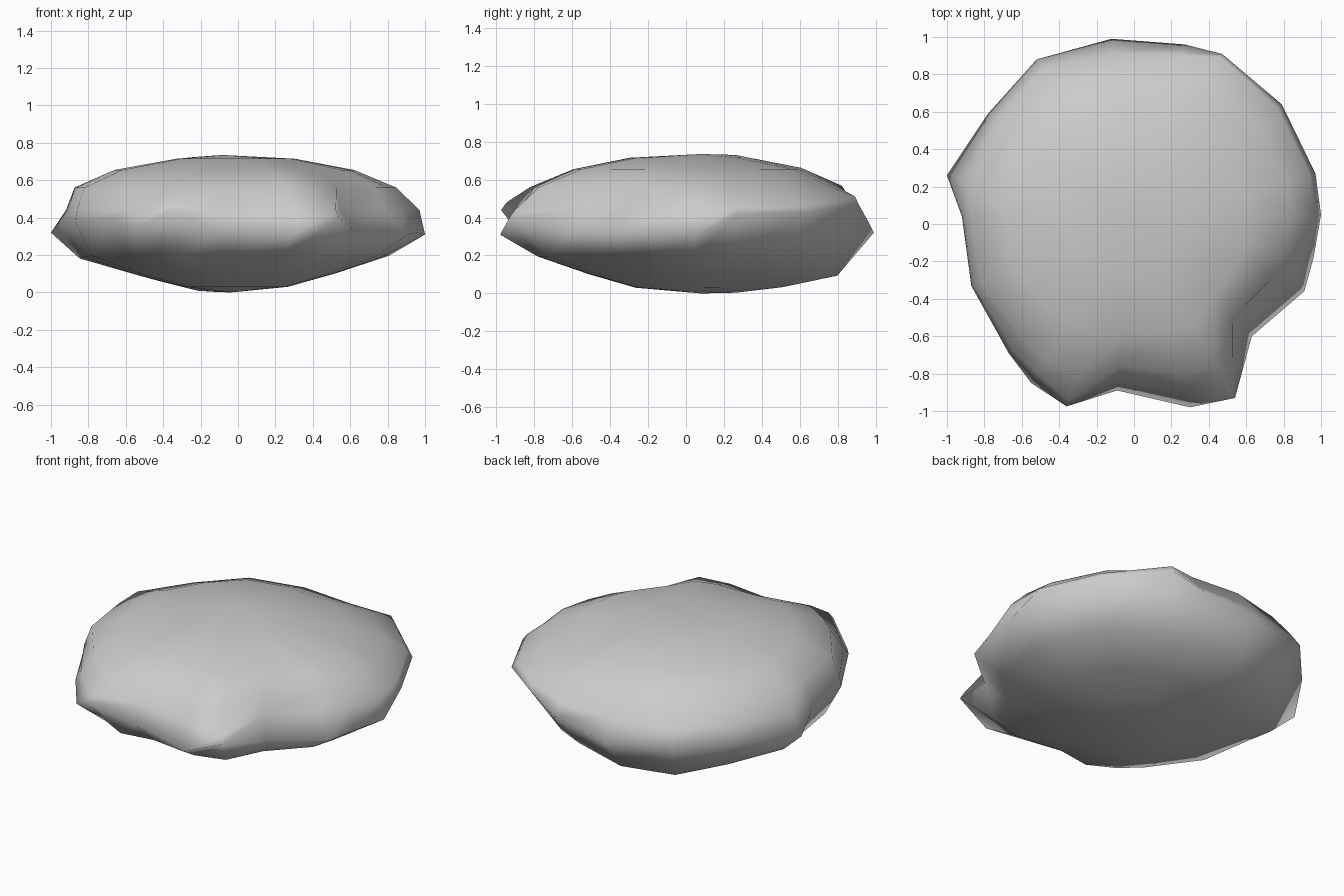
import bpy, bmesh
from mathutils import Vector

if "Cube" in bpy.data.objects:
    bpy.data.objects.remove(bpy.data.objects["Cube"])

# rim of the boulder, seen from above, counterclockwise: x, y, z, inset of the upper shoulder
RIM = [(1, .05, .31, .97), (.97, .27, .42, .97), (.79, .64, .43, .97), (.47, .91, .47, .98),
       (.27, .96, .38, .94), (-.12, .99, .32, .92), (-.52, .88, .35, .94), (-.78, .59, .34, .94),
       (-1, .26, .32, .92), (-.92, .04, .38, .99), (-.87, -.33, .38, .99), (-.67, -.69, .40, .97),
       (-.55, -.85, .34, .94), (-.36, -.975, .44, .97), (-.09, -.89, .33, .92), (.30, -.98, .31, .90),
       (.54, -.93, .40, .97), (.63, -.60, .32, .86), (.91, -.36, .31, .86), (.96, -.18, .32, .92)]

# horizontal layers: scale of the rim outline and height
BELOW = [(.28, .03), (.54, .10), (.82, .195)]
ABOVE = [(.87, .56), (.65, .655), (.32, .715)]

bm = bmesh.new()


def near(direction, x, y, sharp):
    """1 towards a compass direction, fading to 0 away from it."""
    return max(0, Vector((x, y)).normalized().dot(Vector(direction).normalized())) ** sharp


def layer(scale, z, top):
    ring = []
    for x, y, rz, inset in RIM:
        # inner layers are rounder than the notched rim
        r = Vector((x, y)).length
        round_off = min(1, (1 - scale) * 2)
        s = scale * (1 + round_off * (.95 / r - 1))
        s *= 1 + .09 * near((-.9, -.15), x, y, 4)          # full, steep left side
        h = z
        if top:
            s *= 1 - (1 - inset) * scale * .5
            h += .015 * near((-.52, .88), x, y, 8)         # crest at the back left
        else:
            h -= .14 * near((-.35, .9), x, y, 4) * scale   # underside bulges at the back left
        ring.append(bm.verts.new((x * s, y * s, max(.004, h))))
    return ring


rings = [layer(s, z, False) for s, z in BELOW]
rings.append([bm.verts.new((x, y, z)) for x, y, z, i in RIM])
# shoulder just above the rim
rings.append([bm.verts.new((x * i, y * i, max(z + .04, .44))) for x, y, z, i in RIM])
rings += [layer(s, z, True) for s, z in ABOVE]

n = len(RIM)
for a, b in zip(rings, rings[1:]):
    for k in range(n):
        bm.faces.new((a[k], a[(k + 1) % n], b[(k + 1) % n], b[k]))
bottom = bm.verts.new((-.04, .08, 0))
top = bm.verts.new((-.08, .08, .735))
for k in range(n):
    bm.faces.new((bottom, rings[0][(k + 1) % n], rings[0][k]))
    bm.faces.new((top, rings[-1][k], rings[-1][(k + 1) % n]))

bmesh.ops.recalc_face_normals(bm, faces=bm.faces)
for f in bm.faces:
    f.smooth = True
mesh = bpy.data.meshes.new("boulder")
bm.to_mesh(mesh)
bm.free()
rock = bpy.data.objects.new("boulder", mesh)
bpy.context.collection.objects.link(rock)
